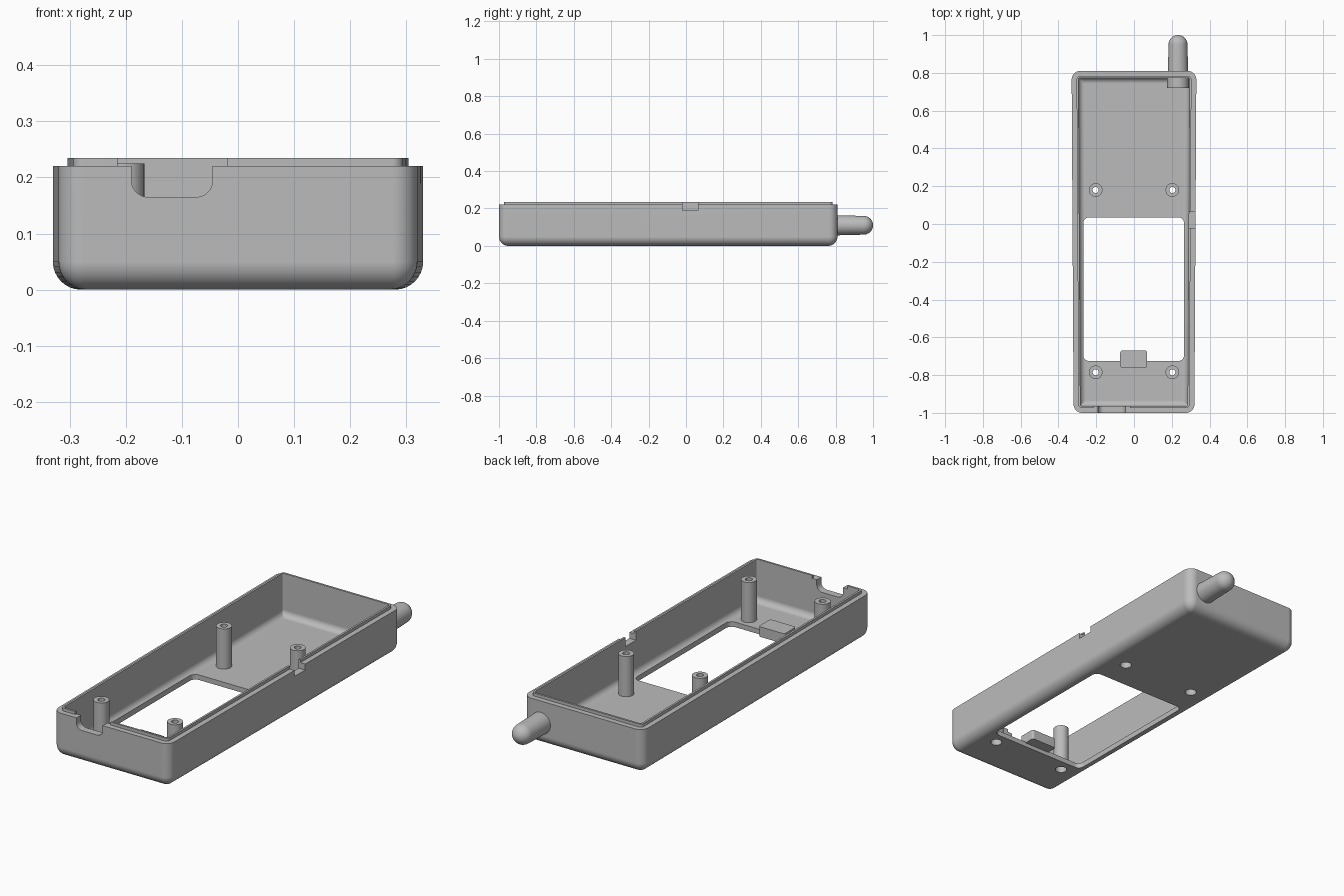
import bpy, bmesh, math
from mathutils import Matrix, Vector

default = bpy.data.objects.get("Cube")
if default:
    bpy.data.objects.remove(default, do_unlink=True)

GREY = (0.5, 0.5, 0.5, 1)
plastic = bpy.data.materials.new("grey plastic")
plastic.use_nodes = True
plastic.diffuse_color = GREY
plastic.node_tree.nodes["Principled BSDF"].inputs["Base Color"].default_value = GREY


def loft(name, rings, matrix=Matrix()):
    """Skin equal-sized rings into a closed solid with flat end caps."""
    bm = bmesh.new()
    loops = [[bm.verts.new(matrix @ Vector(p)) for p in ring] for ring in rings]
    n = len(loops[0])
    for a, b in zip(loops, loops[1:]):
        for i in range(n):
            j = (i + 1) % n
            bm.faces.new((a[i], a[j], b[j], b[i]))
    bm.faces.new(loops[0])
    bm.faces.new(loops[-1])
    bmesh.ops.recalc_face_normals(bm, faces=bm.faces)
    mesh = bpy.data.meshes.new(name)
    bm.to_mesh(mesh)
    bm.free()
    obj = bpy.data.objects.new(name, mesh)
    mesh.materials.append(plastic)
    bpy.context.collection.objects.link(obj)
    return obj


def outline(x0, x1, y0, y1, r, z, taper=0, steps=8):
    """Rounded rectangle, narrowed by taper at its low-y end."""
    corners = ((x1 - r, y1 - r), (x0 + r, y1 - r),
               (x0 + r + taper, y0 + r), (x1 - r - taper, y0 + r))
    pts = []
    for k, (cx, cy) in enumerate(corners):
        for i in range(steps + 1):
            a = math.pi / 2 * (k + i / steps)
            pts.append((cx + r * math.cos(a), cy + r * math.sin(a), z))
    return pts


def slab(name, rect, r, z0, z1, matrix=Matrix()):
    return loft(name, [outline(*rect, r, z) for z in (z0, z1)], matrix)


def circle(x, y, r, z, n=32):
    return [(x + r * math.cos(math.tau * i / n), y + r * math.sin(math.tau * i / n), z)
            for i in range(n)]


def rod(name, x, y, r, z0, z1):
    return loft(name, [circle(x, y, r, z) for z in (z0, z1)])


def combine(target, tool, operation):
    mod = target.modifiers.new("combine", "BOOLEAN")
    mod.operation, mod.solver, mod.object = operation, "EXACT", tool
    bpy.context.view_layer.objects.active = target
    bpy.ops.object.modifier_apply(modifier=mod.name)
    bpy.data.objects.remove(tool, do_unlink=True)


def finish(obj):
    bpy.ops.object.select_all(action="DESELECT")
    obj.select_set(True)
    bpy.context.view_layer.objects.active = obj
    bpy.ops.object.shade_smooth_by_angle(angle=math.radians(30))
    mod = obj.modifiers.new("flat faces", "WEIGHTED_NORMAL")
    mod.keep_sharp = True


# Case shell: one (inset, height) section from underside over the lip to the floor
EDGE, FLOOR, FILLET = 0.05, 0.025, 0.03
RIM, LIP, WALL = 0.22, 0.235, 0.036
quarter = [math.pi / 2 * i / 8 for i in range(9)]
section = [(EDGE * (1 - math.sin(a)), EDGE * (1 - math.cos(a))) for a in quarter]
section += [(0, RIM), (0.026, RIM), (0.026, LIP), (WALL, LIP)]
section += [(WALL + FILLET * (1 - math.cos(a)), FLOOR + FILLET * (1 - math.sin(a)))
            for a in quarter]
case = loft("case_shell", [
    outline(-0.33 + d, 0.33 - d, -1 + d, 0.81 - d, max(0.045 - d, 0.008), z, taper=0.01)
    for d, z in section])

# Screw posts, joined to the floor and drilled through with a wider recess below
spots = [(x, y) for x in (-0.203, 0.203) for y in (0.18, -0.785)]
for x, y in spots:
    combine(case, rod("post", x, y, 0.036, 0.012, 0.225), "UNION")
for x, y in spots:
    combine(case, rod("screw_hole", x, y, 0.016, -0.1, 0.3), "DIFFERENCE")
    combine(case, rod("screw_recess", x, y, 0.027, -0.1, 0.06), "DIFFERENCE")

# Battery window in the floor
combine(case, slab("window_cut", (-0.268, 0.265, -0.725, 0.035), 0.03, -0.1, 0.1), "DIFFERENCE")

# Front cable notch and the wider gap in the lip above it
upright = Matrix.Rotation(math.pi / 2, 4, "X")
combine(case, slab("notch_cut", (-0.19, -0.045, 0.165, 0.4), 0.03, 0.9, 1.1, upright), "DIFFERENCE")
combine(case, slab("lip_cut", (-0.215, -0.02, -1.1, -0.9), 0.004, RIM, 0.3), "DIFFERENCE")

# Side button notch
combine(case, slab("side_cut", (0.26, 0.4, -0.02, 0.063), 0.004, 0.19, 0.3), "DIFFERENCE")
finish(case)

# Latch block overhanging the window
finish(slab("latch_block", (-0.073, 0.07, -0.762, -0.67), 0.012, 0.02, 0.07))

# Antenna: thick stub inside, slimmer rod with a round tip outside
profile = [(0.058, 0.72), (0.058, 0.79), (0.054, 0.79), (0.05, 0.95)]
profile += [(0.05 * math.cos(a), 0.95 + 0.05 * math.sin(a)) for a in quarter[1:-1]]
profile.append((0.002, 1.0))
along_y = Matrix.Translation((0.233, 0, 0.11)) @ Matrix.Rotation(-math.pi / 2, 4, "X")
finish(loft("antenna", [circle(0, 0, r, y) for r, y in profile], along_y))
